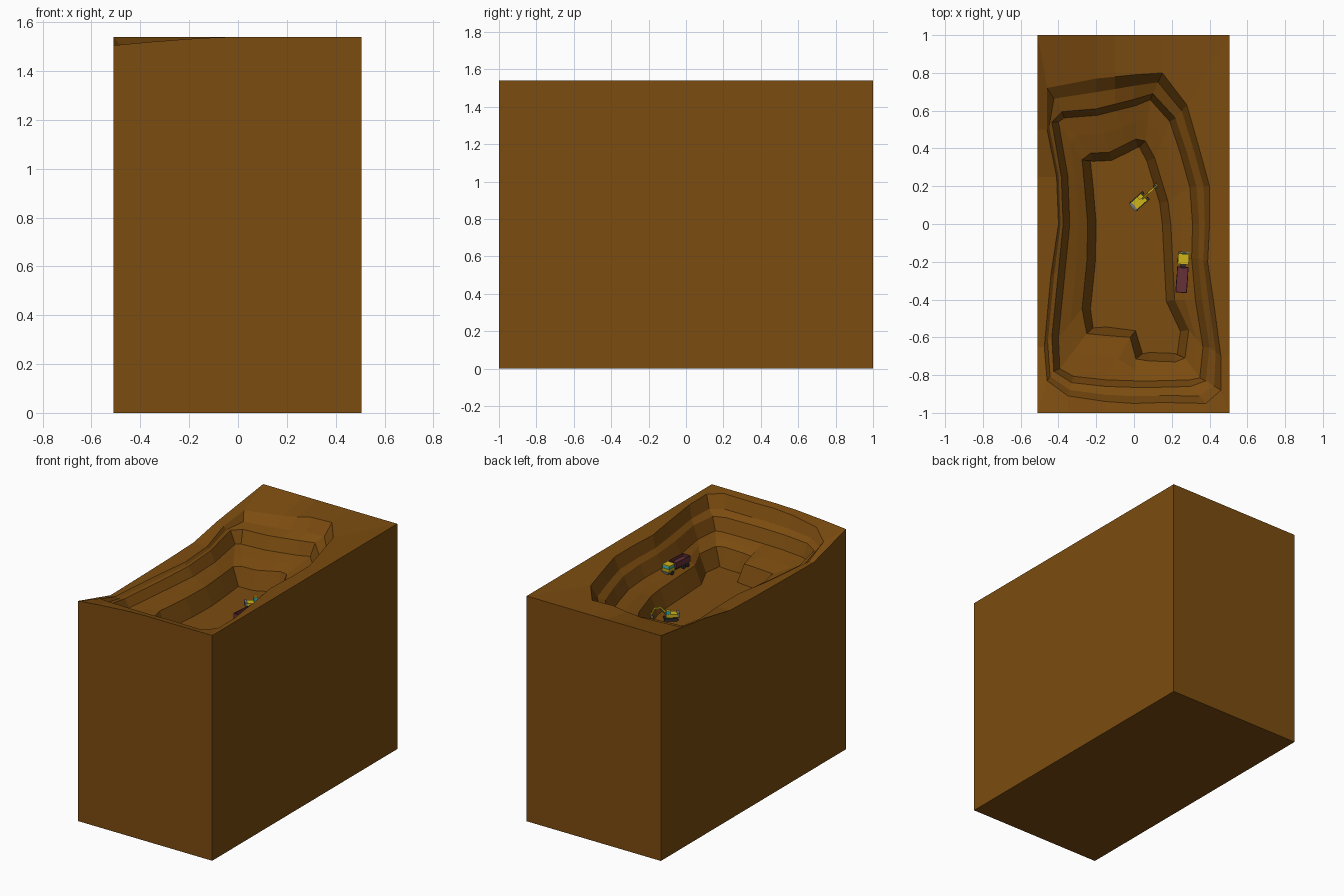
import bpy, bmesh, math
from mathutils import Matrix, Vector

if "Cube" in bpy.data.objects:
    bpy.data.objects.remove(bpy.data.objects["Cube"])

TOP, XL, XR = 1.54, -0.51, 0.505


def material(name, rgb):
    m = bpy.data.materials.new(name)
    m.diffuse_color = (*rgb, 1)
    m.use_nodes = True
    m.node_tree.nodes["Principled BSDF"].inputs["Base Color"].default_value = m.diffuse_color
    return m


EARTH = material("earth", (0.20, 0.072, 0.005))
YELLOW = material("yellow_paint", (0.62, 0.46, 0.01))
MAROON = material("maroon_paint", (0.13, 0.03, 0.04))
DARK = material("dark_rubber", (0.03, 0.03, 0.03))
GREY = material("grey_steel", (0.18, 0.18, 0.16))
GLASS = material("cyan_glass", (0.03, 0.45, 0.5))


def finish(name, bm, mat):
    bmesh.ops.recalc_face_normals(bm, faces=bm.faces[:])
    me = bpy.data.meshes.new(name)
    bm.to_mesh(me)
    bm.free()
    me.materials.append(mat)
    ob = bpy.data.objects.new(name, me)
    bpy.context.collection.objects.link(ob)
    return ob


# ---- Quarry block: edge lines of the pit, clockwise from the back ----
rim = [(0, .79), (.15, .80), (.28, .63), (.34, .42), (.40, .2), (.40, 0), (.39, -.2), (.42, -.4),
       (.46, -.7), (.46, -.88), (.38, -.95), (.15, -.945), (0, -.95), (-.15, -.94), (-.35, -.91),
       (-.46, -.83), (-.475, -.65), (-.44, -.27), (-.40, 0), (-.41, .25), (-.46, .5), (-.46, .72),
       (-.2, .77), (-.1, .78)]
upper_lip = [(0, .66), (.1, .69), (.22, .56), (.28, .38), (.33, .2), (.345, 0), (.34, -.18), (.36, -.4),
             (.40, -.65), (.38, -.83), (.30, -.86), (.12, -.865), (0, -.865), (-.15, -.86), (-.33, -.84),
             (-.425, -.78), (-.435, -.6), (-.40, -.25), (-.375, 0), (-.385, .25), (-.435, .54), (-.38, .595),
             (-.2, .61), (-.1, .635)]
lower_lip = [(.01, .45), (.06, .44), (.11, .35), (.14, .25), (.18, .12), (.195, 0), (.205, -.2), (.215, -.4),
             (.29, -.56), (.27, -.71), (.22, -.73), (.08, -.725), (.01, -.715), (-.02, -.60), (-.15, -.59),
             (-.25, -.58), (-.275, -.45), (-.25, -.2), (-.245, 0), (-.26, .18), (-.275, .34), (-.23, .375),
             (-.13, .38), (-.05, .42)]
# depth of the ground at the block edge and at the rim (left side sags)
edge_dip = [0] * 13 + [.005, .02, .035, .13, .125, .12, .112, .065, 0, 0, 0]
rim_dip = [.01] * 13 + [.015, .03, .07, .13, .128, .122, .115, .085, .06, .045, .03]
N = len(rim)


def offset(ring, w):
    out = []
    for i, p in enumerate(ring):
        t = (Vector(ring[(i + 1) % N]) - Vector(ring[i - 1])).normalized()
        out.append((p[0] + t.y * w, p[1] - t.x * w))
    return out


def blend(a, b, f):
    return [tuple(Vector(p).lerp(Vector(q), f)) for p, q in zip(a, b)]


def outer_point(i):
    x, y = rim[i]
    corners = {2: (XR, 1), 9: (XR, -1), 15: (XL, -1), 21: (XL, 1)}
    if i in corners:
        return corners[i]
    if i < 2 or i > 21:
        return (x, 1)
    if i < 9:
        return (XR, y)
    return (x, -1) if i < 15 else (XL, y)


outer = [outer_point(i) for i in range(N)]
lip_dip = [max(.12, d + .022) for d in rim_dip]
toe = offset(upper_lip, .035)
layers = [(outer, [TOP] * N), (outer, edge_dip), (rim, rim_dip),
          (blend(rim, upper_lip, .45), [r + .75 * (u - r) for r, u in zip(rim_dip, lip_dip)]),
          (upper_lip, lip_dip), (toe, [.205] * N), (blend(toe, lower_lip, .5), [.225] * N),
          (lower_lip, [.25] * N), (offset(lower_lip, .045), [.37] * N)]

bm = bmesh.new()
rings = [[bm.verts.new((p[0], p[1], TOP - d)) for p, d in zip(ring, dips)] for ring, dips in layers]
for a, b in zip(rings, rings[1:]):
    for i in range(N):
        j = (i + 1) % N
        bm.faces.new((a[i], a[j], b[j], b[i]))
bm.faces.new(rings[0])
floor = bm.faces.new(rings[-1])
bmesh.ops.triangulate(bm, faces=[floor])
finish("quarry_block", bm, EARTH)


# ---- Vehicle helpers: parts placed in a local frame, +x is forward ----
def box(name, frame, size, loc, mat, pitch=0, taper=1):
    bm = bmesh.new()
    bmesh.ops.create_cube(bm, size=1)
    for v in bm.verts:
        if v.co.z > 0:
            v.co.x *= taper
    bm.transform(frame @ Matrix.Translation(loc) @ Matrix.Rotation(pitch, 4, 'Y') @ Matrix.Diagonal((*size, 1)))
    return finish(name, bm, mat)


def wheel(name, frame, r, width, loc, mat=DARK):
    bm = bmesh.new()
    bmesh.ops.create_cone(bm, cap_ends=True, segments=12, radius1=r, radius2=r, depth=width)
    bm.transform(frame @ Matrix.Translation(loc) @ Matrix.Rotation(math.pi / 2, 4, 'X'))
    return finish(name, bm, mat)


def beam(name, frame, a, b, width, mat):
    d = (b[0] - a[0], b[1] - a[1])
    box(name, frame, (math.hypot(*d), width, width), ((a[0] + b[0]) / 2, 0, (a[1] + b[1]) / 2),
        mat, -math.atan2(d[1], d[0]))


# ---- Dump truck on the right-hand bench ----
T = Matrix.Translation((.257, -.255, TOP - .235)) @ Matrix.Rotation(math.radians(86), 4, 'Z')
box("truck_chassis", T, (.20, .03, .01), (0, 0, .018), DARK)
box("truck_cab", T, (.06, .056, .026), (.072, 0, .033), YELLOW)
box("truck_cab_windows", T, (.056, .054, .016), (.071, 0, .054), GLASS, taper=.9)
box("truck_cab_roof", T, (.056, .058, .006), (.069, 0, .065), YELLOW)
box("truck_bumper", T, (.008, .058, .012), (.104, 0, .02), GREY)
box("truck_bed_floor", T, (.13, .056, .022), (-.042, 0, .038), MAROON)
for s in (-1, 1):
    box("truck_bed_side", T, (.138, .004, .04), (-.04, s * .028, .048), MAROON)
    for x in (.068, -.05, -.085):
        wheel("truck_wheel", T, .015, .013, (x, s * .024, .014))
for x in (-.107, .027):
    box("truck_bed_end", T, (.005, .056, .04), (x, 0, .048), MAROON)

# ---- Excavator on the pit floor ----
E = Matrix.Translation((.03, .122, TOP - .37)) @ Matrix.Rotation(math.radians(42), 4, 'Z')
for s in (-1, 1):
    box("excavator_track", E, (.072, .015, .018), (0, s * .021, .009), DARK)
    for x in (-.036, .036):
        wheel("excavator_track_end", E, .009, .015, (x, s * .021, .009))
box("excavator_turntable", E, (.03, .03, .01), (0, 0, .02), GREY)
box("excavator_body", E, (.075, .05, .022), (-.005, 0, .035), YELLOW)
box("excavator_counterweight", E, (.016, .052, .026), (-.046, 0, .037), GREY)
box("excavator_cab", E, (.03, .021, .026), (.018, .014, .057), GLASS, taper=.85)
box("excavator_cab_roof", E, (.028, .022, .004), (.017, .014, .071), YELLOW)
beam("excavator_boom_lower", E, (.02, .04), (.062, .088), .011, YELLOW)
beam("excavator_boom_upper", E, (.06, .087), (.105, .083), .010, YELLOW)
beam("excavator_ram", E, (.03, .036), (.066, .076), .005, GREY)
beam("excavator_stick", E, (.098, .09), (.124, .04), .009, YELLOW)
box("excavator_bucket", E, (.022, .024, .022), (.12, 0, .03), GREY, .4, .7)
